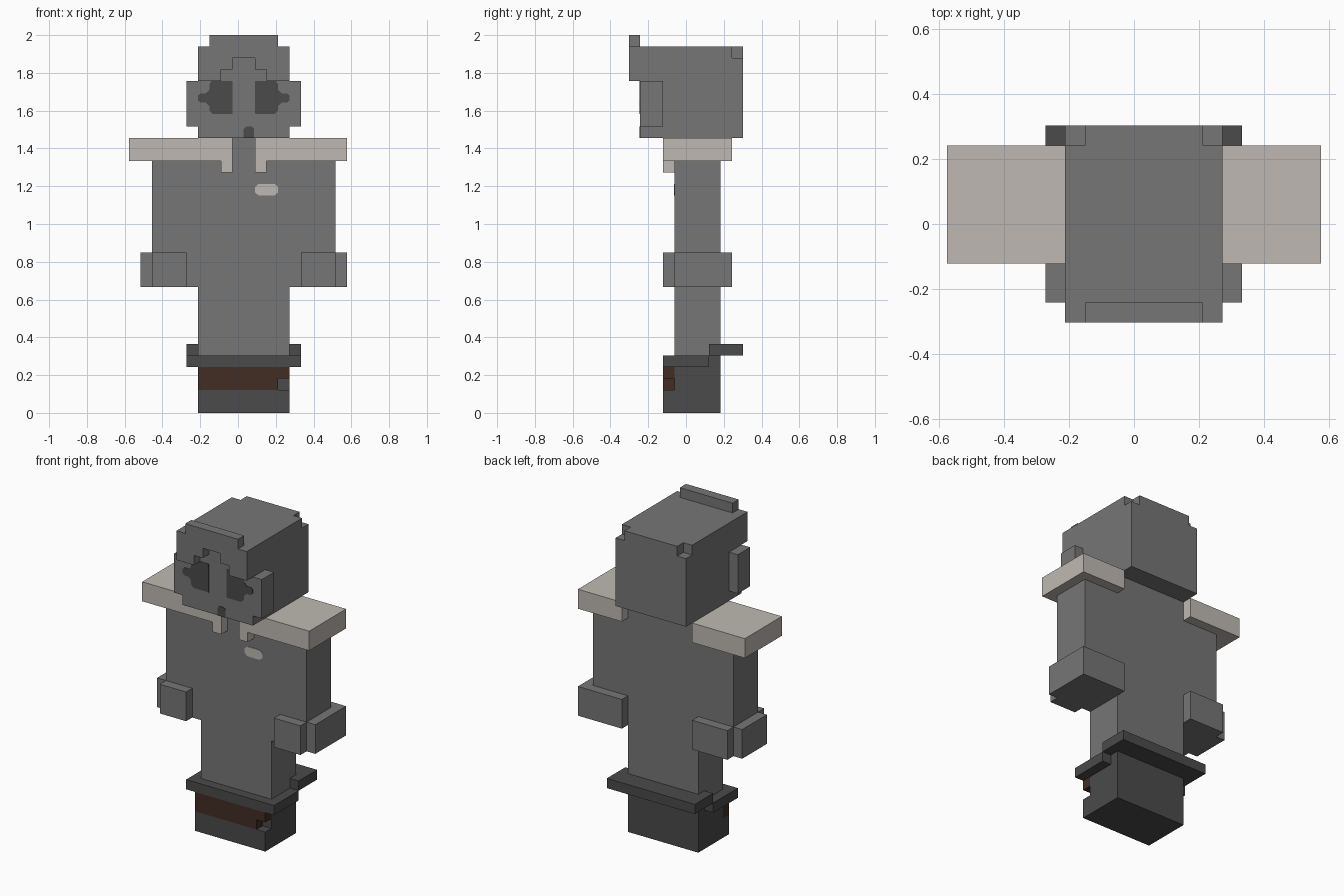
import bpy
import bmesh

U = 2 / 33  # size of one block

cube = bpy.data.objects.get("Cube")
if cube:
    bpy.data.objects.remove(cube, do_unlink=True)


def material(name, rgb):
    mat = bpy.data.materials.new(name)
    mat.use_nodes = True
    color = (*rgb, 1)
    mat.diffuse_color = color
    mat.node_tree.nodes["Principled BSDF"].inputs["Base Color"].default_value = color
    return mat


grey = material("mid grey", (0.18, 0.18, 0.18))
dark = material("dark grey", (0.069, 0.069, 0.069))
cream = material("pale beige", (0.52, 0.485, 0.445))
brown = material("dark brown", (0.055, 0.027, 0.017))


def rect(x0, x1, z0, z1):
    return [(x0, z0), (x1, z0), (x1, z1), (x0, z1)]


def build(name, mat, *prisms):
    """Each prism is a front outline (x, z) pushed from y0 to y1, in blocks."""
    bm = bmesh.new()
    for outline, y0, y1 in prisms:
        part = bmesh.new()
        face = part.faces.new([part.verts.new((x * U, y0 * U, z * U)) for x, z in outline])
        moved = bmesh.ops.extrude_face_region(part, geom=[face])["geom"]
        verts = [g for g in moved if isinstance(g, bmesh.types.BMVert)]
        bmesh.ops.translate(part, verts=verts, vec=(0, (y1 - y0) * U, 0))
        bmesh.ops.recalc_face_normals(part, faces=part.faces)
        temp = bpy.data.meshes.new("part")
        part.to_mesh(temp)
        part.free()
        bm.from_mesh(temp)
        bpy.data.meshes.remove(temp)
    mesh = bpy.data.meshes.new(name)
    bm.to_mesh(mesh)
    bm.free()
    mesh.materials.append(mat)
    obj = bpy.data.objects.new(name, mesh)
    bpy.context.collection.objects.link(obj)
    return obj


def mirrored(outline):
    """Flip an outline about the face's middle line, x = half a block."""
    return [(1 - x, z) for x, z in reversed(outline)]


# Torso with both arms, neck and trunk in one silhouette
build("body", grey, ([(-3.5, 5), (4.5, 5), (4.5, 11), (8.5, 11), (8.5, 22), (4.5, 22),
                      (4.5, 24), (-3.5, 24), (-3.5, 22), (-7.5, 22), (-7.5, 11), (-3.5, 11)], -1, 3))

# Skull, with the two top rear corners missing
build("head", grey,
      (rect(-3.5, 4.5, 24, 32), -4, 4),
      ([(-3.5, 24), (4.5, 24), (4.5, 31), (3.5, 31), (3.5, 32),
        (-2.5, 32), (-2.5, 31), (-3.5, 31)], 4, 5))

# Overhanging brow with a stepped notch, and the raised tuft
half_brow = [(-3.5, 32), (-3.5, 29), (-1.5, 29), (-1.5, 30), (-0.5, 30), (-0.5, 31)]
build("brow", grey, (half_brow + mirrored(half_brow), -5, -4))
build("tuft", grey, (rect(-2.5, 3.5, 32, 33), -5, -4))

# Ears
ear = rect(-4.5, -3.5, 25, 29)
build("right_ear", grey, (ear, -4, -2))
build("left_ear", grey, (mirrored(ear), -4, -2))

# Painted face and badge plates
eye = [(-2.2, 26.1), (-0.5, 26.1), (-0.5, 29), (-2.3, 29), (-2.5, 28.7), (-2.5, 28.2),
       (-2.8, 27.9), (-3.3, 27.9), (-3.5, 27.7), (-3.5, 27.3), (-3.3, 27.1),
       (-2.8, 27.1), (-2.5, 26.8), (-2.5, 26.4)]
build("right_eye", dark, (eye, -4.05, -4))
build("left_eye", dark, (mirrored(eye), -4.05, -4))
build("mouth", dark, ([(0.5, 24), (1.4, 24), (1.4, 24.8), (1.2, 25), (0.7, 25), (0.5, 24.8)], -4.05, -4))
build("badge", cream, ([(1.8, 19), (3.2, 19), (3.5, 19.25), (3.5, 19.75), (3.2, 20),
                        (1.8, 20), (1.5, 19.75), (1.5, 19.25)], -1.05, -1))

# Shoulder capes with a hanging front tab each
right_front = [(-9.5, 22), (-1.5, 22), (-1.5, 21), (-0.5, 21), (-0.5, 24), (-9.5, 24)]
left_front = [(1.5, 21), (2.5, 21), (2.5, 22), (9.5, 22), (9.5, 24), (1.5, 24)]
build("right_cape", cream, (right_front, -2, -1), (rect(-9.5, -3.5, 22, 24), -1, 4))
build("left_cape", cream, (left_front, -2, -1), (rect(4.5, 9.5, 22, 24), -1, 4))

# Cuffs: front, side and back panels around each arm
build("right_cuff", grey,
      (rect(-7.5, -4.5, 11, 14), -2, -1),
      (rect(-8.5, -7.5, 11, 14), -1, 3),
      (rect(-7.5, -3.5, 11, 14), 3, 4))
build("left_cuff", grey,
      (rect(5.5, 8.5, 11, 14), -2, -1),
      (rect(8.5, 9.5, 11, 14), -1, 4),
      (rect(4.5, 8.5, 11, 14), 3, 4))

# Boots, their stepped rim and the brown strap across the front
build("boots", dark,
      (rect(-3.5, 4.5, 0, 4), -1, 3),
      (rect(-3.5, 4.5, 0, 2), -2, -1),
      (rect(-3.5, 4.5, 4, 5), 2, 3))
build("boot_rim", dark,
      (rect(-4.5, 5.5, 4, 5), -2, 2),
      (rect(-4.5, 5.5, 5, 6), 2, 5))
build("boot_strap", brown,
      ([(-3.5, 2), (3.5, 2), (3.5, 3), (4.5, 3), (4.5, 4), (-3.5, 4)], -2, -1))
